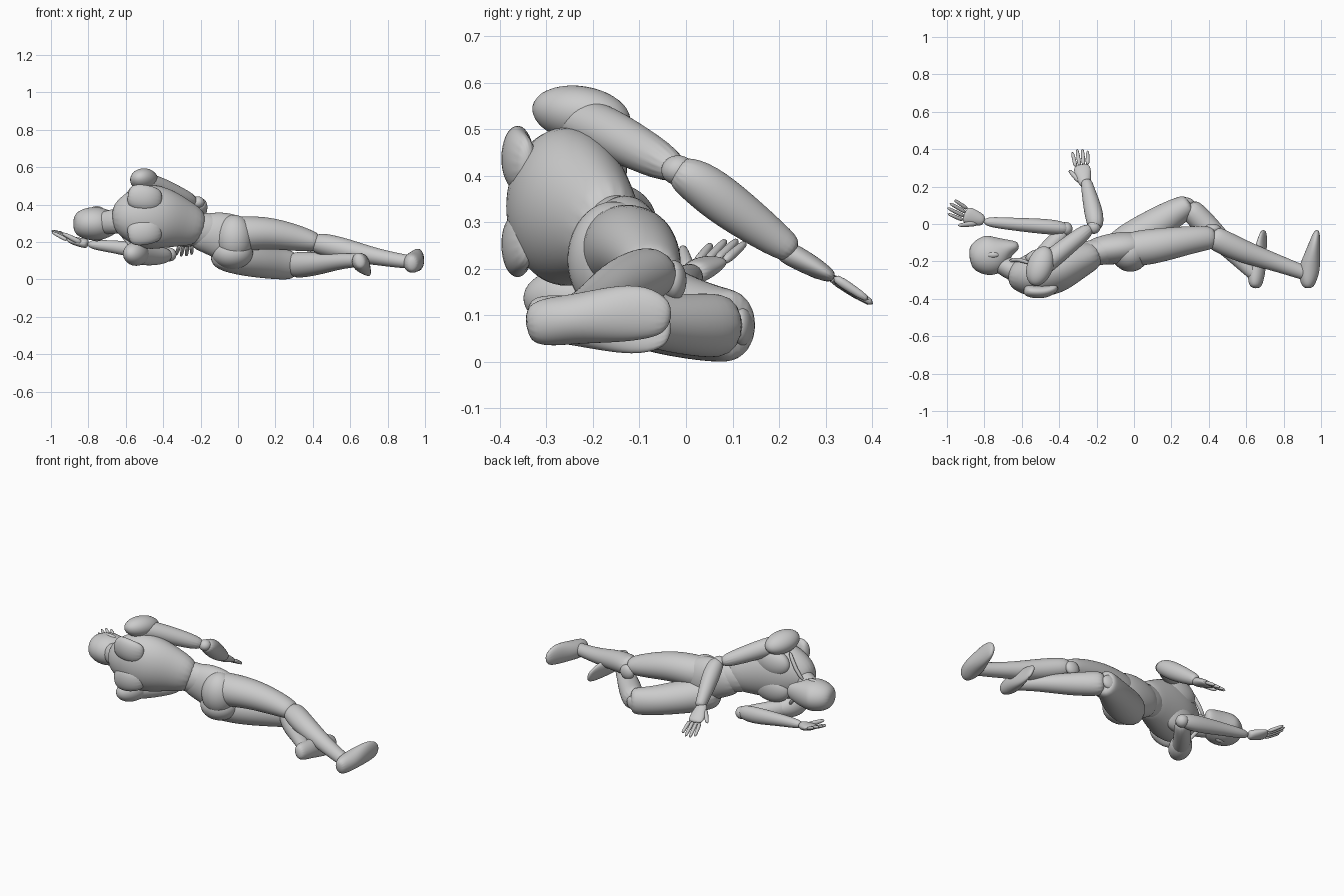
import bpy, bmesh, math
from mathutils import Vector, Matrix

SEG = 16

def finish(name, bm, levels=2):
    bmesh.ops.recalc_face_normals(bm, faces=bm.faces)
    me = bpy.data.meshes.new(name)
    bm.to_mesh(me)
    bm.free()
    for p in me.polygons:
        p.use_smooth = True
    ob = bpy.data.objects.new(name, me)
    bpy.context.collection.objects.link(ob)
    if levels:
        m = ob.modifiers.new("smooth", 'SUBSURF')
        m.levels = m.render_levels = levels
    return ob

def limb(name, rings, up=(0, 0, 1), levels=2, seg=SEG):
    """Loft of ellipses (x, y, z, radius along up, radius across)."""
    bm = bmesh.new()
    pts = [Vector(r[:3]) for r in rings]
    up = Vector(up)
    loops = []
    for i, r in enumerate(rings):
        t = (pts[min(i + 1, len(pts) - 1)] - pts[max(i - 1, 0)]).normalized()
        u = (up - t * up.dot(t)).normalized()
        v = t.cross(u)
        loops.append([bm.verts.new(pts[i] + u * r[3] * math.cos(a) + v * r[4] * math.sin(a))
                      for a in (2 * math.pi * k / seg for k in range(seg))])
    for a, b in zip(loops, loops[1:]):
        for k in range(seg):
            bm.faces.new((a[k], a[(k + 1) % seg], b[(k + 1) % seg], b[k]))
    bm.faces.new(loops[0])
    bm.faces.new(loops[-1])
    return finish(name, bm, levels)

def blob(name, c, radii, axis=(1, 0, 0), up=(0, 0, 1)):
    """Ellipsoid: radii along axis, across, and up."""
    x = Vector(axis).normalized()
    z = Vector(up)
    z = (z - x * z.dot(x)).normalized()
    y = z.cross(x)
    m = Matrix((x, y, z)).transposed().to_4x4()
    bm = bmesh.new()
    bmesh.ops.create_uvsphere(bm, u_segments=32, v_segments=20, radius=1,
                              matrix=Matrix.Translation(c) @ m @ Matrix.Diagonal((*radii, 1)))
    return finish(name, bm, 0)

def hand(name, wrist, knuckle, tip, side, thumb):
    """Palm, four fingers and a thumb; side points from thumb to little finger."""
    w, k, t = Vector(wrist), Vector(knuckle), Vector(tip)
    s = Vector(side)
    s = (s - (k - w).normalized() * s.dot((k - w).normalized())).normalized()
    limb(name + "_palm", [(*w, .026, .024), (*w.lerp(k, .3), .038, .026),
                          (*w.lerp(k, .75), .047, .022), (*k.lerp(t, .1), .043, .013)], up=s)
    for i, (o, l) in enumerate(((-.032, .93), (-.011, 1.06), (.011, 1.03), (.032, .86))):
        a = k + s * o
        b = k.lerp(t, l) + s * o * 1.3
        limb(f"{name}_finger_{i}", [(*a, .012, .012), (*a.lerp(b, .5), .0108, .0108),
                                    (*b, .0085, .0085)], up=s, levels=1, seg=10)
    a = w.lerp(k, .25) - s * .02
    b = Vector(thumb)
    limb(name + "_thumb", [(*a, .018, .018), (*a.lerp(b, .5), .015, .015), (*b, .009, .009)],
         up=(0, .3, 1), levels=1, seg=10)

# Head and neck
limb("head", [(-.88, -.18, .298, .04, .045), (-.85, -.175, .298, .075, .085),
              (-.785, -.17, .298, .093, .114), (-.73, -.16, .298, .09, .106),
              (-.685, -.13, .3, .07, .058), (-.645, -.12, .305, .052, .034),
              (-.615, -.118, .305, .032, .02)])
for s in (-1, 1):
    blob("ear", (-.755, -.165, .298 + s * .08), (.032, .016, .014))
limb("neck", [(-.76, -.185, .3, .06, .05), (-.69, -.225, .305, .062, .055),
              (-.6, -.27, .32, .08, .065)])

# Torso
limb("chest", [(-.675, -.275, .325, .06, .05), (-.61, -.28, .33, .125, .1),
               (-.51, -.268, .338, .182, .132), (-.4, -.24, .33, .172, .13),
               (-.29, -.19, .3, .128, .095), (-.18, -.155, .27, .09, .07)])
limb("waist", [(-.33, -.18, .285, .09, .07), (-.2, -.15, .265, .095, .072),
               (-.08, -.13, .25, .1, .08)])
limb("pelvis", [(-.265, -.155, .255, .08, .06), (-.17, -.14, .25, .11, .08),
                (-.09, -.13, .235, .132, .088), (.0, -.12, .21, .13, .085),
                (.06, -.11, .2, .08, .05)])
for s, n in ((1, "upper"), (-1, "lower")):
    # Shoulder blade tapers away from the spine end
    limb(n + "_shoulder_blade", [(-.59, -.352, .345 + s * .105, .045, .026),
                                 (-.55, -.362, .345 + s * .098, .072, .036),
                                 (-.47, -.365, .345 + s * .088, .07, .036),
                                 (-.405, -.335, .345 + s * .08, .052, .022)])
    blob(n + "_pectoral", (-.46, -.182, .335 + s * .078), (.12, .055, .085))
    limb(n + "_collarbone", [(-.67, -.2, .32 + s * .02, .01, .01),
                             (-.62, -.185, .325 + s * .08, .012, .012),
                             (-.56, -.21, .33 + s * .17, .012, .012)],
         up=(0, 1, 0), levels=1, seg=10)

# Upper arm reaching forward over the body
blob("upper_shoulder", (-.502, -.225, .532), (.11, .07, .06), axis=(.35, 1, -.15), up=(-.3, 0, 1))
limb("upper_arm_top", [(-.52, -.26, .525, .045, .05), (-.46, -.2, .51, .058, .055),
                       (-.34, -.105, .46, .05, .05), (-.22, -.01, .408, .036, .038)])
blob("elbow_top", (-.215, -.017, .412), (.036, .036, .032))
limb("forearm_top", [(-.205, -.03, .415, .032, .035), (-.208, .02, .392, .05, .05),
                     (-.222, .09, .338, .054, .05), (-.25, .2, .258, .038, .034),
                     (-.255, .235, .235, .028, .03)])
hand("hand_top", (-.26, .2, .245), (-.28, .31, .185), (-.29, .4, .125),
     (1, .1, 0), (-.35, .29, .18))

# Lower arm folded beside the head
blob("lower_shoulder", (-.545, -.255, .137), (.1, .062, .064), axis=(.45, 1, 0))
limb("upper_arm_bottom", [(-.555, -.27, .14, .055, .05), (-.51, -.2, .13, .056, .052),
                          (-.44, -.11, .125, .052, .048), (-.36, -.03, .13, .038, .038)])
blob("elbow_bottom", (-.365, -.025, .133), (.036, .036, .036))
limb("forearm_bottom", [(-.345, -.028, .137, .034, .03), (-.42, -.018, .142, .05, .042),
                        (-.52, -.01, .155, .047, .041), (-.68, .002, .177, .033, .033),
                        (-.81, .015, .19, .025, .026)])
hand("hand_bottom", (-.8, .015, .188), (-.9, .05, .212), (-.99, .098, .262),
     (.3, 1, .1), (-.945, -.008, .25))

# Upper leg
blob("upper_buttock", (-.02, -.155, .22), (.1, .1, .125))
limb("thigh_top", [(-.08, -.14, .24, .1, .08), (.03, -.13, .245, .096, .1),
                   (.16, -.11, .25, .088, .092), (.3, -.085, .225, .074, .076),
                   (.39, -.075, .205, .058, .066), (.435, -.075, .193, .045, .055)])
blob("kneecap_top", (.42, -.025, .175), (.045, .026, .043))
limb("shin_top", [(.405, -.06, .195, .052, .06), (.46, -.09, .187, .062, .068),
                  (.58, -.147, .158, .062, .064), (.74, -.2, .12, .045, .048),
                  (.9, -.258, .095, .038, .04), (.95, -.275, .09, .034, .036)])
limb("foot_top", [(.93, -.345, .08, .036, .026), (.93, -.305, .085, .054, .046),
                  (.937, -.24, .092, .054, .06), (.955, -.16, .102, .062, .042),
                  (.968, -.09, .108, .062, .028), (.98, -.03, .095, .034, .014)])

# Lower leg
blob("lower_buttock", (-.03, -.14, .14), (.11, .1, .085))
limb("thigh_bottom", [(-.14, -.15, .15, .08, .07), (-.03, -.1, .13, .102, .105),
                      (.1, -.02, .1, .092, .098), (.2, .05, .083, .084, .08),
                      (.27, .088, .078, .081, .068), (.305, .108, .077, .07, .055)])
blob("kneecap_bottom", (.27, .12, .076), (.052, .024, .043), axis=(1, -.1, 0))
limb("shin_bottom", [(.28, .1, .078, .07, .06), (.34, .04, .078, .071, .068),
                     (.43, -.055, .085, .062, .064), (.54, -.165, .098, .044, .048),
                     (.64, -.265, .103, .037, .038), (.67, -.29, .1, .034, .034)])
limb("foot_bottom", [(.65, -.345, .1, .036, .026), (.65, -.305, .096, .052, .042),
                     (.657, -.24, .088, .054, .048), (.672, -.16, .08, .062, .034),
                     (.686, -.09, .07, .06, .02), (.695, -.03, .065, .034, .012)],
     up=(-.35, 0, 1))
